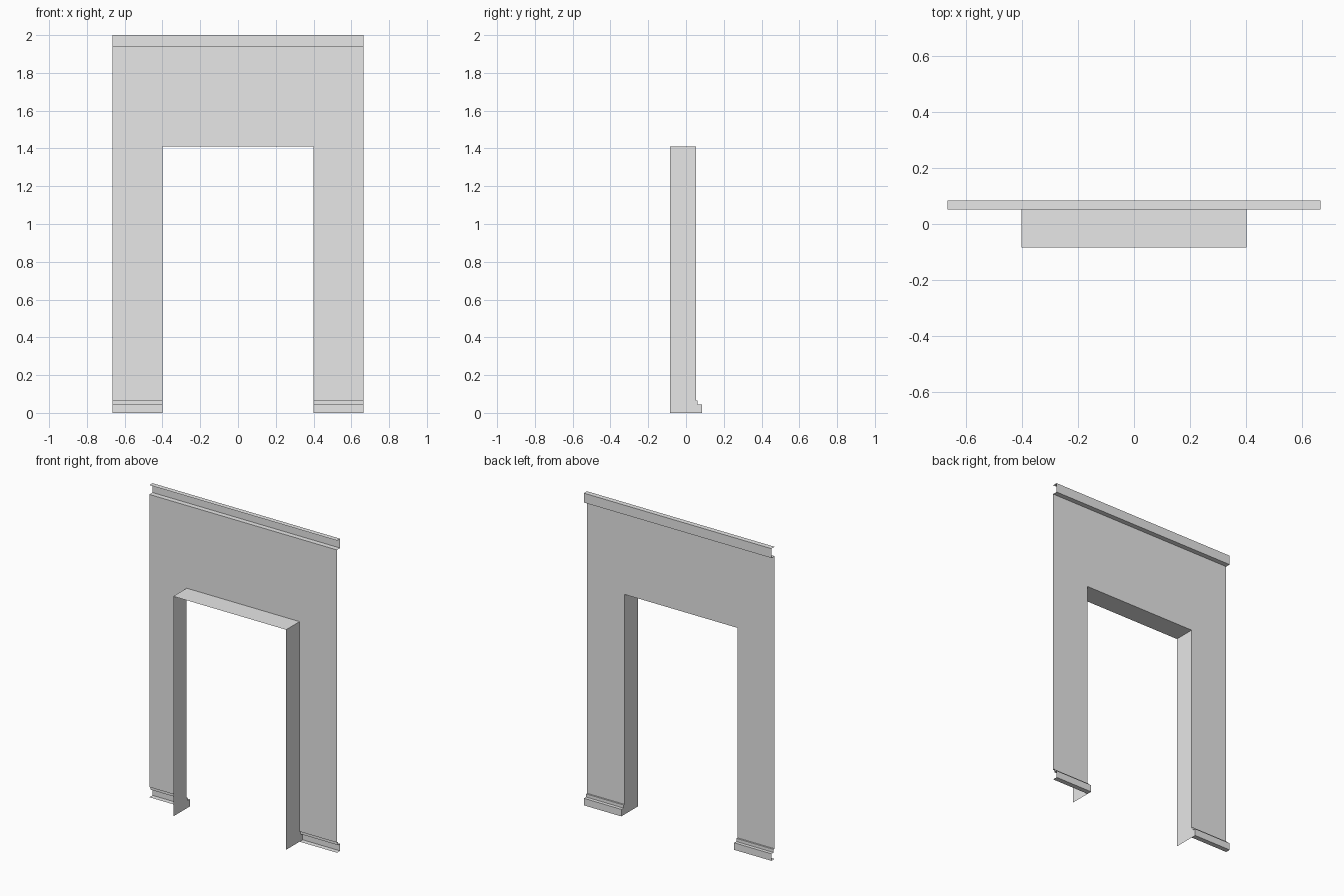
import bpy
import bmesh

cube = bpy.data.objects.get("Cube")
if cube:
    bpy.data.objects.remove(cube, do_unlink=True)

# Main dimensions
HALF_W, OPEN_W, OPEN_H, TOP = 0.665, 0.40, 1.41, 2.0
FRONT, WALL, BACK = -0.084, 0.052, 0.084
STEP, BASE_TOP, BASE_LOW, CORNICE = 0.062, 0.065, 0.045, 1.94

plaster = bpy.data.materials.new("light_grey_plaster")
plaster.use_nodes = True
plaster.diffuse_color = (0.8, 0.8, 0.8, 1)
plaster.node_tree.nodes["Principled BSDF"].inputs["Base Color"].default_value = (0.8, 0.8, 0.8, 1)


def make_sheet(name, polygons):
    """Open surface made of flat polygons."""
    bm = bmesh.new()
    for points in polygons:
        bm.faces.new([bm.verts.new(p) for p in points])
    bmesh.ops.remove_doubles(bm, verts=bm.verts[:], dist=0.0005)
    mesh = bpy.data.meshes.new(name)
    bm.to_mesh(mesh)
    bm.free()
    mesh.materials.append(plaster)
    obj = bpy.data.objects.new(name, mesh)
    bpy.context.collection.objects.link(obj)
    return obj


def strip(profile, x0, x1):
    """Sweep a (y, z) profile, listed upwards, between two x positions."""
    return [[(x1, *a), (x0, *a), (x0, *b), (x1, *b)]
            for a, b in zip(profile, profile[1:])]


skirting = [(WALL, 0), (BACK, 0), (BACK, BASE_LOW), (STEP, BASE_LOW),
            (STEP, BASE_TOP), (WALL, BASE_TOP)]
cornice = [(WALL, CORNICE), (BACK, CORNICE), (BACK, TOP), (WALL, TOP)]

# Wall sheet around the opening
make_sheet("wall_above_opening", strip([(WALL, OPEN_H), (WALL, CORNICE)], -HALF_W, HALF_W))
make_sheet("cornice", strip(cornice, -HALF_W, HALF_W))

# Piers, skirtings and opening sides, with the skirting end closed by the jamb
for side, sign in (("left", 1), ("right", -1)):
    x0, x1 = sorted((sign * OPEN_W, sign * HALF_W))
    make_sheet(side + "_pier", strip([(WALL, BASE_TOP), (WALL, OPEN_H)], x0, x1))
    make_sheet(side + "_skirting", strip(skirting, x0, x1))
    outline = [(FRONT, 0)] + skirting[1:] + [(WALL, OPEN_H), (FRONT, OPEN_H)]
    jamb = [(sign * OPEN_W, y, z) for y, z in outline]
    make_sheet(side + "_jamb", [jamb[::-1] if sign > 0 else jamb])

# Underside of the opening
make_sheet("opening_head", [[(-OPEN_W, FRONT, OPEN_H), (-OPEN_W, WALL, OPEN_H),
                             (OPEN_W, WALL, OPEN_H), (OPEN_W, FRONT, OPEN_H)]])
